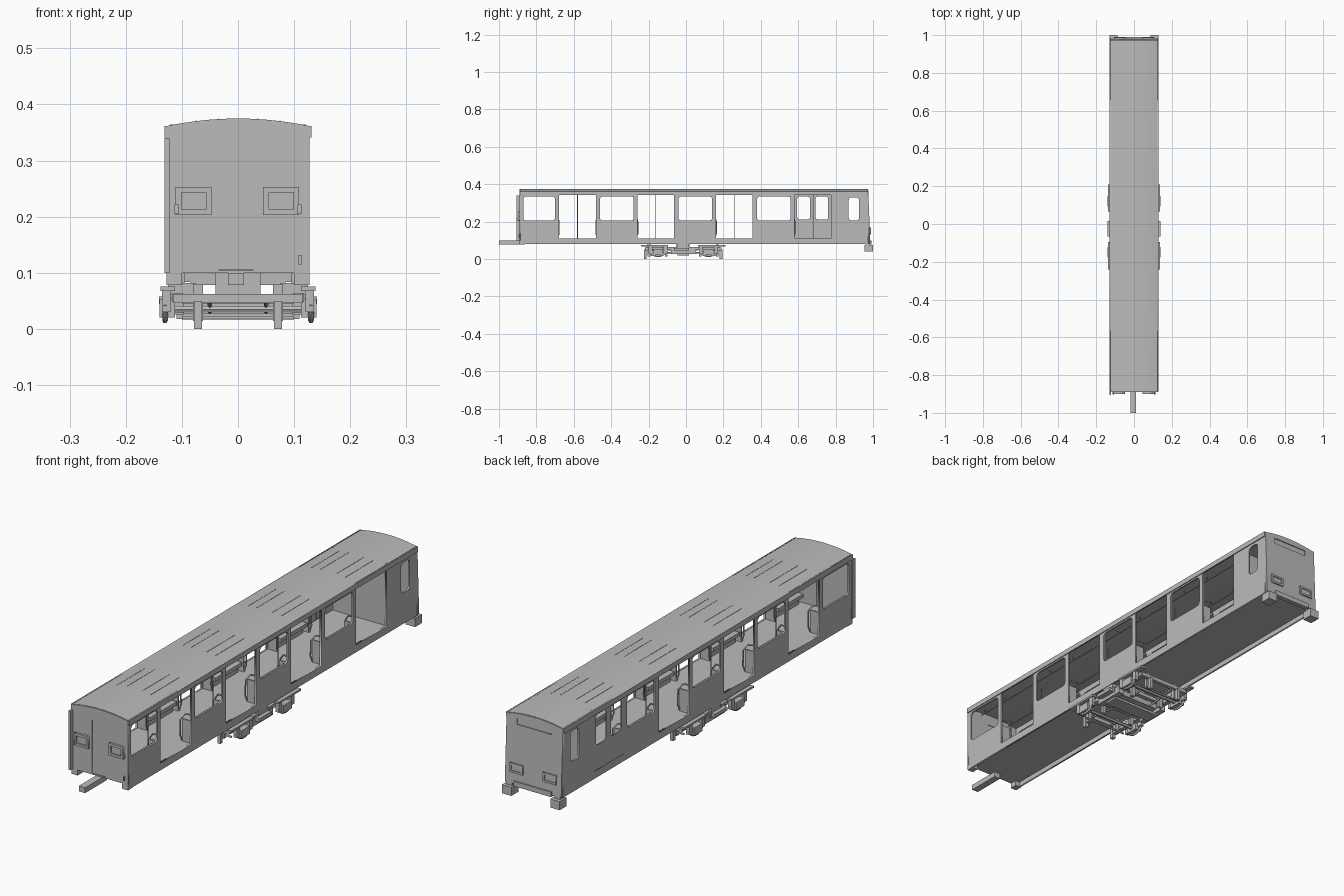
import bpy, math
from mathutils import Matrix, Vector

cube = bpy.data.objects.get("Cube")
if cube:
    bpy.data.objects.remove(cube)

grey = bpy.data.materials.new("plain_grey")
grey.use_nodes = True
GREY = (0.5, 0.5, 0.5, 1)
grey.diffuse_color = GREY
grey.node_tree.nodes["Principled BSDF"].inputs["Base Color"].default_value = GREY


def add_object(name, mesh):
    mesh.materials.clear()
    mesh.materials.append(grey)
    ob = bpy.data.objects.new(name, mesh)
    bpy.context.collection.objects.link(ob)
    return ob


def box(name, x, y, z):
    """Box from (min, max) pairs."""
    vs = [(a, b, c) for a in x for b in y for c in z]
    fs = [(0, 1, 3, 2), (4, 6, 7, 5), (0, 4, 5, 1), (2, 3, 7, 6), (0, 2, 6, 4), (1, 5, 7, 3)]
    me = bpy.data.meshes.new(name)
    me.from_pydata(vs, [], fs)
    return add_object(name, me)


def pair(name, x, y, z):
    """The same box on both sides."""
    box(name + "_left", x, y, z)
    box(name + "_right", (-x[1], -x[0]), y, z)


def to_mesh(name, curve, matrix):
    tmp = bpy.data.objects.new(name, curve)
    bpy.context.collection.objects.link(tmp)
    dg = bpy.context.evaluated_depsgraph_get()
    me = bpy.data.meshes.new_from_object(tmp.evaluated_get(dg))
    bpy.data.objects.remove(tmp)
    me.transform(matrix)
    return add_object(name, me)


def sheet(name, loops, thick, matrix):
    """Flat plate: first loop is the outline, the others are holes."""
    cu = bpy.data.curves.new(name, 'CURVE')
    cu.dimensions, cu.fill_mode, cu.extrude = '2D', 'BOTH', thick / 2
    for loop in loops:
        sp = cu.splines.new('POLY')
        sp.points.add(len(loop) - 1)
        for p, (a, b) in zip(sp.points, loop):
            p.co = (a, b, 0, 1)
        sp.use_cyclic_u = True
    return to_mesh(name, cu, matrix)


def rod(name, pts, r=0.002):
    cu = bpy.data.curves.new(name, 'CURVE')
    cu.dimensions, cu.bevel_depth, cu.bevel_resolution, cu.use_fill_caps = '3D', r, 1, True
    sp = cu.splines.new('POLY')
    sp.points.add(len(pts) - 1)
    for p, c in zip(sp.points, pts):
        p.co = (*c, 1)
    return to_mesh(name, cu, Matrix())


def rect(a0, a1, b0, b1, r=0.0):
    if r == 0:
        return [(a0, b0), (a1, b0), (a1, b1), (a0, b1)]
    out = []
    corners = [(a1 - r, b0 + r, -90), (a1 - r, b1 - r, 0), (a0 + r, b1 - r, 90), (a0 + r, b0 + r, 180)]
    for ca, cb, start in corners:
        for k in range(5):
            t = math.radians(start + 22.5 * k)
            out.append((ca + r * math.cos(t), cb + r * math.sin(t)))
    return out


def side_plane(x):
    return Matrix(((0, 0, 1, x), (1, 0, 0, 0), (0, 1, 0, 0), (0, 0, 0, 1)))


def end_plane(y):
    return Matrix(((1, 0, 0, 0), (0, 0, -1, y), (0, 1, 0, 0), (0, 0, 0, 1)))


def smooth(ob):
    bpy.ops.object.select_all(action='DESELECT')
    ob.select_set(True)
    bpy.context.view_layer.objects.active = ob
    bpy.ops.object.shade_smooth_by_angle(angle=math.radians(30))


def roof_arc(half, edge, top, n=16):
    return [(half * (1 - 2 * k / n), edge + (top - edge) * (1 - (1 - 2 * k / n) ** 2)) for k in range(n + 1)]


# Side walls with window and door openings
WINDOWS = [(-0.87, -0.70), (-0.46, -0.28), (-0.04, 0.14), (0.38, 0.56)]
DOORS = [(-0.68, -0.48), (-0.26, -0.065), (0.16, 0.355), (0.58, 0.775)]
holes = [rect(a, b, 0.205, 0.335, 0.016) for a, b in WINDOWS]
holes += [rect(a, b, 0.11, 0.345) for a, b in DOORS]
holes.append(rect(0.87, 0.925, 0.205, 0.33, 0.016))
for side, x in (("left", 0.1235), ("right", -0.1235)):
    sheet("side_wall_" + side, [rect(-0.885, 0.973, 0.08, 0.362)] + holes, 0.007, side_plane(x))

# Closed double door at the cab end of the right side
for i, (a, b) in enumerate(((0.58, 0.677), (0.678, 0.775))):
    mid = (a + b) / 2
    sheet(f"closed_door_leaf_{i}", [rect(a, b, 0.11, 0.345), rect(mid - 0.034, mid + 0.034, 0.21, 0.335, 0.014)],
          0.004, side_plane(-0.1235))

# Curved roof with gutters and thin seams
roof = sheet("roof", [roof_arc(0.13, 0.361, 0.375) + roof_arc(0.13, 0.355, 0.367)[::-1]], 1.86, end_plane(0.042))
smooth(roof)
pair("roof_gutter", (0.126, 0.131), (-0.888, 0.972), (0.341, 0.362))
for x in (-0.075, -0.035, 0.035, 0.075):
    z = 0.361 + 0.014 * (1 - (x / 0.13) ** 2)
    for y in (-0.58, -0.16, 0.26, 0.67):
        box("roof_seam", (x - 0.001, x + 0.001), (y - 0.09, y + 0.09), (z - 0.002, z + 0.001))

# Floor and cab bulkhead
box("floor", (-0.122, 0.122), (-0.885, 0.975), (0.1, 0.109))
box("cab_bulkhead", (-0.121, 0.121), (0.782, 0.788), (0.108, 0.364))

# Front end wall with gangway door, lamp frames and edge strip
front = [(-0.127, 0.1), (0.127, 0.1)] + roof_arc(0.127, 0.36, 0.373)
sheet("front_end_wall", [front, rect(-0.035, 0.028, 0.105, 0.322)], 0.008, end_plane(-0.886))
box("gangway_door", (-0.0345, 0.0275), (-0.888, -0.884), (0.1055, 0.3215))
pair("front_corner_post", (0.1, 0.127), (-0.89, -0.86), (0.078, 0.101))
for s, x in (("left", 0.077), ("right", -0.079)):
    sheet("front_frame_" + s, [rect(x - 0.032, x + 0.032, 0.203, 0.253), rect(x - 0.022, x + 0.022, 0.213, 0.243)],
          0.010, end_plane(-0.894))
    box("front_frame_panel_" + s, (x - 0.022, x + 0.022), (-0.893, -0.888), (0.213, 0.243))
pair("front_bracket", (0.106, 0.113), (-0.902, -0.888), (0.205, 0.222))
box("front_handle", (0.108, 0.114), (-0.896, -0.888), (0.115, 0.132))
box("front_edge_strip", (-0.131, -0.122), (-0.905, -0.885), (0.1, 0.34))
box("coupler_bar", (-0.018, 0.011), (-1.0, -0.86), (0.078, 0.1))

# Cab end wall, leaning slightly, with sign slot and lamps
lean = Matrix.Translation((0, 0.979, 0.1)) @ Matrix.Rotation(0.04, 4, 'X') @ Matrix.Translation((0, 0, -0.1))
cab = [(-0.127, 0.084), (0.127, 0.084)] + roof_arc(0.127, 0.36, 0.373)
sheet("cab_end_wall", [cab, rect(-0.08, 0.08, 0.325, 0.349)], 0.012, lean @ end_plane(0))
sheet("sign_panel", [rect(-0.08, 0.08, 0.325, 0.349)], 0.004, lean @ end_plane(0))
for s, x in (("left", 0.075), ("right", -0.075)):
    sheet("cab_lamp_frame_" + s, [rect(x - 0.03, x + 0.03, 0.13, 0.168), rect(x - 0.022, x + 0.022, 0.138, 0.16)],
          0.008, lean @ end_plane(0.008))
    sheet("cab_lamp_" + s, [rect(x - 0.022, x + 0.022, 0.138, 0.16)], 0.004, lean @ end_plane(0.006))
box("cab_lower_beam", (-0.085, 0.085), (0.972, 0.991), (0.078, 0.098))
pair("cab_step_block", (0.088, 0.13), (0.955, 1.0), (0.04, 0.075))
pair("cab_step_hanger", (0.095, 0.122), (0.96, 0.985), (0.074, 0.1))

# Benches under the windows, with end rails beside the doors
for i, (a, b) in enumerate(WINDOWS):
    pair(f"bench_seat_{i}", (0.076, 0.121), (a + 0.005, b - 0.005), (0.14, 0.155))
    pair(f"bench_base_{i}", (0.095, 0.121), (a + 0.005, b - 0.005), (0.108, 0.141))
    pair(f"bench_back_{i}", (0.110, 0.121), (a + 0.005, b - 0.005), (0.154, 0.2))
    for s in (1, -1):
        for y, d in ((a - 0.012, -1), (b + 0.012, 1)):
            if y < -0.87:
                continue
            rod("bench_end_rail", [(s * 0.118, y, 0.225), (s * 0.095, y + d * 0.004, 0.222),
                                   (s * 0.078, y + d * 0.010, 0.2), (s * 0.076, y + d * 0.010, 0.135),
                                   (s * 0.08, y, 0.109)], 0.003)
            box("bench_end_panel", (min(s * 0.08, s * 0.12), max(s * 0.08, s * 0.12)),
                (y - 0.003, y + 0.003), (0.109, 0.2))

# Floor to ceiling poles and overhead grab rails
for a, b in DOORS[:3]:
    rod("door_pole", [(0, (a + b) / 2, 0.108), (0, (a + b) / 2, 0.368)])
for s in (1, -1):
    rod("grab_rail", [(s * 0.07, -0.87, 0.345), (s * 0.07, 0.78, 0.345)])
    for a, b in WINDOWS:
        for y in (a + 0.02, b - 0.02):
            rod("grab_rail_hanger", [(s * 0.07, y, 0.345), (s * 0.07, y, 0.364)])

# Bogie: side frames, bolster, cross beams, axle boxes, springs and brake gear
YC = -0.015
pair("bogie_side_frame", (0.098, 0.118), (YC - 0.2, YC + 0.2), (0.048, 0.064))
pair("bogie_frame_drop", (0.096, 0.122), (YC - 0.065, YC + 0.065), (0.026, 0.056))
box("bogie_bolster", (-0.125, 0.125), (YC - 0.04, YC + 0.04), (0.04, 0.062))
box("bogie_pivot", (-0.04, 0.04), (YC - 0.035, YC + 0.035), (0.06, 0.101))
pair("bogie_air_spring", (0.075, 0.125), (YC - 0.03, YC + 0.03), (0.06, 0.082))
box("bogie_spring_plank", (-0.11, 0.11), (YC - 0.03, YC + 0.03), (0.018, 0.028))
pair("bogie_damper", (0.122, 0.141), (YC - 0.05, YC + 0.03), (0.044, 0.058))
for d in (-1, 1):
    def ys(p, q):
        return tuple(sorted((YC + d * p, YC + d * q)))
    ya = YC + d * 0.135
    box("bogie_end_beam", (-0.115, 0.115), ys(0.19, 0.205), (0.046, 0.062))
    box("bogie_cross_beam", (-0.1, 0.1), ys(0.065, 0.08), (0.045, 0.06))
    pair("bogie_axle_box", (0.112, 0.14), ys(0.108, 0.162), (0.02, 0.052))
    pair("bogie_axle_spring", (0.12, 0.135), ys(0.165, 0.185), (0.03, 0.075))
    pair("bogie_axle_spring_inner", (0.12, 0.135), ys(0.085, 0.105), (0.03, 0.075))
    pair("bogie_spring_cap", (0.112, 0.138), ys(0.08, 0.225), (0.068, 0.076))
    pair("bogie_brake_hanger", (0.062, 0.08), ys(0.175, 0.19), (0.014, 0.08))
    pair("bogie_brake_shoe", (0.062, 0.08), ys(0.085, 0.097), (0.014, 0.07))
    pair("bogie_guard", (0.064, 0.078), ys(0.195, 0.21), (0.0, 0.05))
    rod("bogie_brake_rod", [(-0.1, YC + d * 0.17, 0.02), (0.1, YC + d * 0.17, 0.02)], 0.004)
    smooth(rod("bogie_axle", [(-0.125, ya, 0.035), (0.125, ya, 0.035)], 0.007))
    for s in (1, -1):
        arc = [(s * 0.13, ya + 0.05 * math.sin(t), 0.06 - 0.046 * math.cos(t))
               for t in (math.radians(-70 + 20 * k) for k in range(8))]
        rod("bogie_equaliser", arc, 0.005)
        rod("bogie_truss_rod", [(s * 0.05, YC + d * 0.2, 0.05), (s * 0.05, YC + d * 0.05, 0.03)], 0.004)
